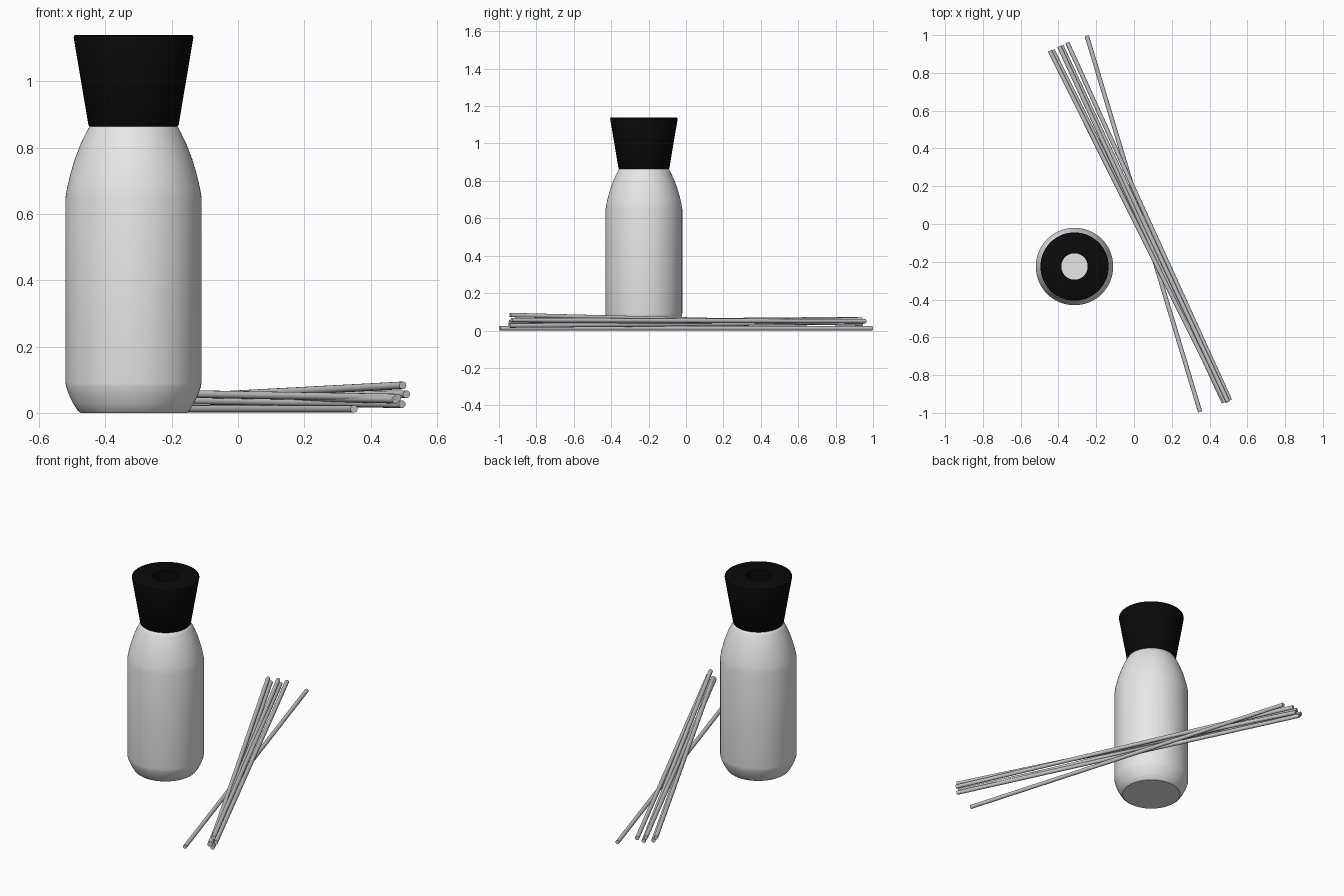
import bpy, bmesh, math
from mathutils import Vector

if "Cube" in bpy.data.objects:
    bpy.data.objects.remove(bpy.data.objects["Cube"])

CX, CY = -0.315, -0.225   # bottle axis


def material(name, v):
    m = bpy.data.materials.new(name)
    m.diffuse_color = (v, v, v, 1)
    m.use_nodes = True
    m.node_tree.nodes["Principled BSDF"].inputs["Base Color"].default_value = m.diffuse_color
    return m


WHITE = material("frosted white", 0.8)
BLACK = material("black", 0.003)
GREY = material("reed grey", 0.56)


def finish(bm, name, mat, angle=35):
    me = bpy.data.meshes.new(name)
    bmesh.ops.recalc_face_normals(bm, faces=bm.faces[:])
    bm.to_mesh(me)
    bm.free()
    ob = bpy.data.objects.new(name, me)
    bpy.context.collection.objects.link(ob)
    me.materials.append(mat)
    bpy.ops.object.select_all(action='DESELECT')
    ob.select_set(True)
    bpy.context.view_layer.objects.active = ob
    bpy.ops.object.shade_smooth_by_angle(angle=math.radians(angle))
    return ob


def lathe(name, profile, mat, closed=False, n=64):
    """Revolve (radius, z) points about the bottle axis."""
    bm = bmesh.new()
    rings = []
    for r, z in profile:
        if r == 0:
            rings.append([bm.verts.new((CX, CY, z))] * n)
        else:
            rings.append([bm.verts.new((CX + r * math.cos(2 * math.pi * i / n),
                                        CY + r * math.sin(2 * math.pi * i / n), z))
                          for i in range(n)])
    pairs = list(zip(rings, rings[1:]))
    if closed:
        pairs.append((rings[-1], rings[0]))
    for a, b in pairs:
        for i in range(n):
            j = (i + 1) % n
            vs = list(dict.fromkeys((a[i], a[j], b[j], b[i])))
            bm.faces.new(vs)
    return finish(bm, name, mat)


# bottle: outer skin, open neck, inner skin and floor
lathe("bottle", [
    (0, 0), (0.160, 0), (0.168, 0.006), (0.183, 0.03), (0.196, 0.058), (0.203, 0.078),
    (0.205, 0.09), (0.205, 0.65), (0.200, 0.68), (0.190, 0.722), (0.177, 0.765),
    (0.160, 0.81), (0.143, 0.845), (0.132, 0.865), (0.075, 0.90), (0.075, 0.86),
    (0.13, 0.82), (0.185, 0.65), (0.185, 0.09), (0.15, 0.03), (0, 0.03)], WHITE)

# flared cap with a hole through its middle
lathe("cap", [
    (0.070, 0.863), (0.132, 0.863), (0.136, 0.868), (0.1805, 1.132), (0.179, 1.137),
    (0.174, 1.14), (0.070, 1.14)], BLACK, closed=True)

# scattered reeds: front end, back end
REEDS = [
    ((0.350, -0.995, 0.012), (-0.250, 0.996, 0.012)),
    ((0.497, -0.940, 0.083), (-0.384, 0.943, 0.036)),
    ((0.508, -0.933, 0.056), (-0.353, 0.960, 0.050)),
    ((0.482, -0.942, 0.046), (-0.446, 0.917, 0.062)),
    ((0.495, -0.943, 0.026), (-0.431, 0.920, 0.042)),
    ((0.475, -0.945, 0.040), (-0.396, 0.940, 0.058)),
]
for k, (a, b) in enumerate(REEDS):
    a, b = Vector(a), Vector(b)
    bm = bmesh.new()
    bmesh.ops.create_cone(bm, cap_ends=True, segments=16, radius1=0.0115,
                          radius2=0.0115, depth=(b - a).length)
    rot = (b - a).to_track_quat('Z', 'Y').to_matrix()
    bmesh.ops.rotate(bm, verts=bm.verts[:], cent=(0, 0, 0), matrix=rot)
    bmesh.ops.translate(bm, verts=bm.verts[:], vec=(a + b) / 2)
    finish(bm, f"reed_{k + 1}", GREY)
